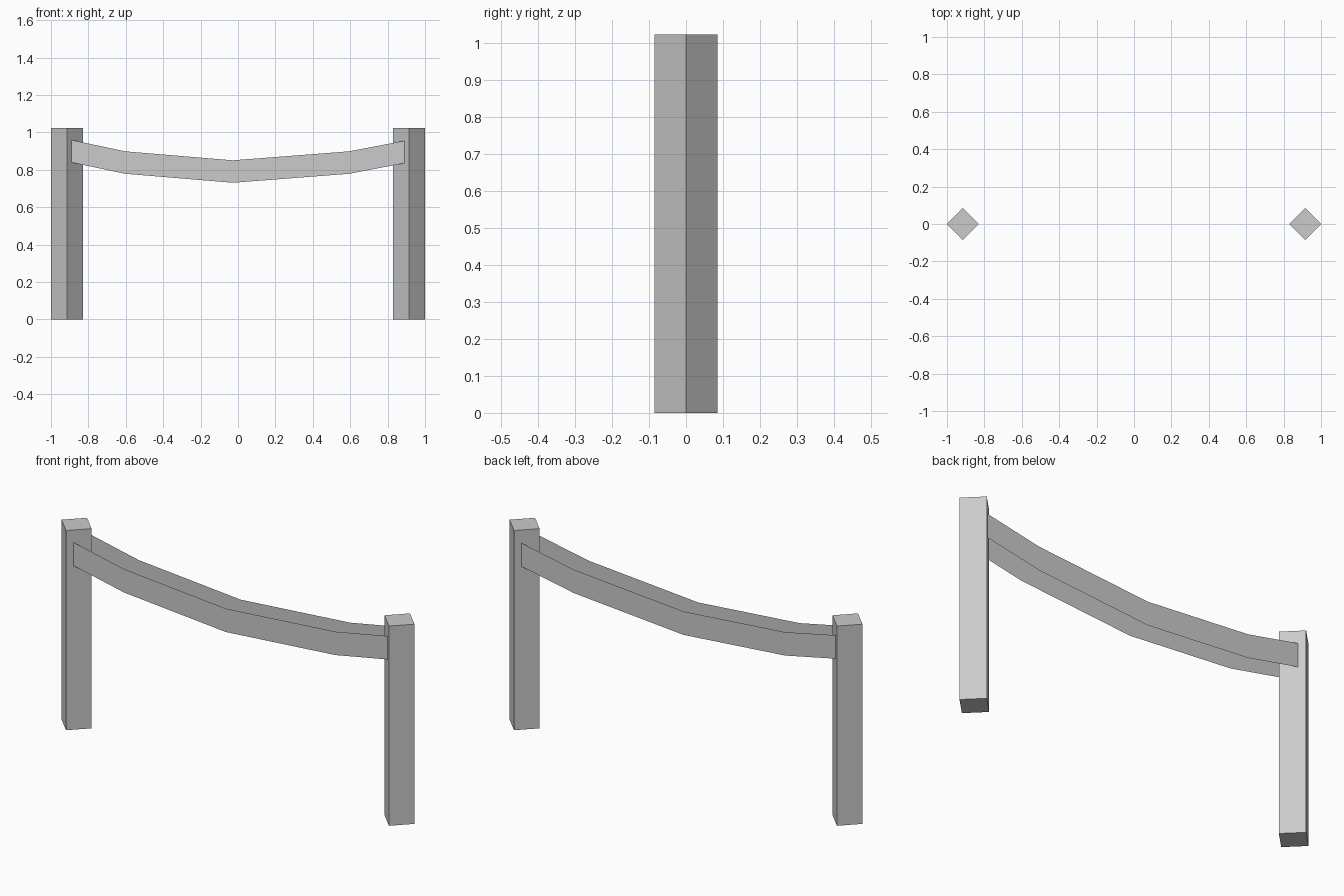
import bpy
import bmesh

if "Cube" in bpy.data.objects:
    bpy.data.objects.remove(bpy.data.objects["Cube"])

POST_X, POST_R, POST_H = 0.915, 0.085, 1.023
TAPE_Y, TAPE_W = 0.06, 0.12


def add_mesh(name, bm):
    mesh = bpy.data.meshes.new(name)
    bm.to_mesh(mesh)
    bm.free()
    obj = bpy.data.objects.new(name, mesh)
    bpy.context.collection.objects.link(obj)
    return obj


# Square posts turned 45 degrees, corners on the axes
def add_post(name, x):
    bm = bmesh.new()
    base = [bm.verts.new((x + dx * POST_R, dy * POST_R, 0))
            for dx, dy in ((1, 0), (0, 1), (-1, 0), (0, -1))]
    face = bm.faces.new(base)
    ext = bmesh.ops.extrude_face_region(bm, geom=[face], use_keep_orig=True)
    top = [v for v in ext["geom"] if isinstance(v, bmesh.types.BMVert)]
    bmesh.ops.translate(bm, verts=top, vec=(0, 0, POST_H))
    bmesh.ops.recalc_face_normals(bm, faces=bm.faces)
    return add_mesh(name, bm)


# Sagging tape: a single-sheet strip facing outward (side -1 front, 1 back)
SAG = [(-0.892, 0.96), (-0.603, 0.899), (-0.027, 0.851),
       (0.594, 0.899), (0.892, 0.956)]


def add_tape(name, side):
    bm = bmesh.new()
    y = side * TAPE_Y
    rows = [(bm.verts.new((x, y, z - TAPE_W)), bm.verts.new((x, y, z)))
            for x, z in SAG]
    for (b0, t0), (b1, t1) in zip(rows, rows[1:]):
        loop = (b0, b1, t1, t0)
        bm.faces.new(loop if side < 0 else loop[::-1])
    return add_mesh(name, bm)


add_post("left_post", -POST_X)
add_post("right_post", POST_X)
add_tape("front_tape", -1)
add_tape("back_tape", 1)
